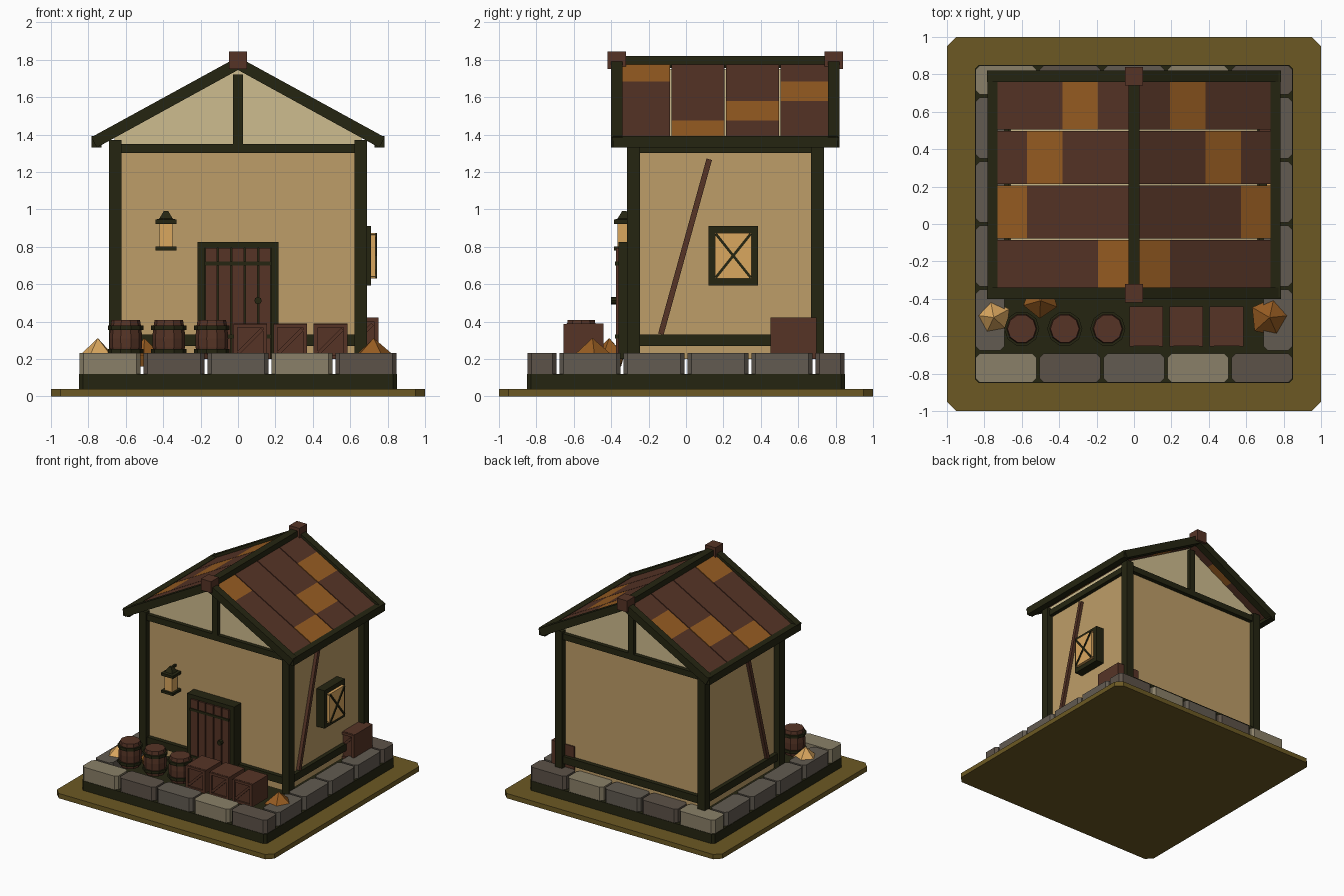
import bpy, bmesh, math
from mathutils import Matrix, Vector

if "Cube" in bpy.data.objects:
    bpy.data.objects.remove(bpy.data.objects["Cube"])


def material(name, r, g, b):
    lin = lambda c: ((c / 255 + 0.055) / 1.055) ** 2.4 if c > 10 else c / 255 / 12.92
    m = bpy.data.materials.new(name)
    m.diffuse_color = (lin(r), lin(g), lin(b), 1)
    m.use_nodes = True
    m.node_tree.nodes["Principled BSDF"].inputs["Base Color"].default_value = m.diffuse_color
    return m


EARTH = material("olive earth", 108, 89, 35)
TIMBER = material("dark timber", 37, 37, 17)
STONE_LIGHT = material("light stone", 138, 128, 104)
STONE_GREY = material("grey stone", 98, 91, 81)
STONE_BROWN = material("brown stone", 92, 82, 72)
PLASTER = material("tan plaster", 190, 158, 104)
CREAM = material("cream plaster", 206, 188, 142)
WOOD = material("red brown wood", 86, 52, 38)
ORANGE = material("burnt orange", 152, 93, 34)
GLOW = material("amber glow", 218, 167, 95)


def finish(name, bm, mat):
    bmesh.ops.recalc_face_normals(bm, faces=bm.faces[:])
    me = bpy.data.meshes.new(name)
    bm.to_mesh(me)
    bm.free()
    me.materials.append(mat)
    ob = bpy.data.objects.new(name, me)
    bpy.context.collection.objects.link(ob)
    return ob


def box(name, x0, x1, y0, y1, z0, z1, mat, tilt=0):
    """Box from its limits, optionally tilted about x or y through its centre."""
    bm = bmesh.new()
    m = Matrix.Translation(((x0 + x1) / 2, (y0 + y1) / 2, (z0 + z1) / 2))
    if tilt:
        m = m @ Matrix.Rotation(tilt[1], 4, tilt[0])
    bmesh.ops.create_cube(bm, size=1, matrix=m @ Matrix.Diagonal((x1 - x0, y1 - y0, z1 - z0, 1)))
    return finish(name, bm, mat)


def prism(name, pts, axis, a, b, mat):
    """Profile extruded along y (points are x,z) or z (points are x,y)."""
    bm = bmesh.new()
    place = (lambda p: (p[0], a, p[1])) if axis == 'Y' else (lambda p: (p[0], p[1], a))
    f = bm.faces.new([bm.verts.new(place(p)) for p in pts])
    new = bmesh.ops.extrude_face_region(bm, geom=[f])['geom']
    step = Vector((0, b - a, 0)) if axis == 'Y' else Vector((0, 0, b - a))
    bmesh.ops.translate(bm, vec=step, verts=[v for v in new if isinstance(v, bmesh.types.BMVert)])
    return finish(name, bm, mat)


def slab(name, x0, x1, y0, y1, z0, z1, c, mat):
    """Plate with cut corners in plan."""
    pts = [(x0 + c, y0), (x1 - c, y0), (x1, y0 + c), (x1, y1 - c),
           (x1 - c, y1), (x0 + c, y1), (x0, y1 - c), (x0, y0 + c)]
    return prism(name, pts, 'Z', z0, z1, mat)


def lathe(name, profile, n, loc, mat, turn=0, face_front=False):
    """Low-poly turned shape from (radius, height) pairs."""
    bm = bmesh.new()
    rings = [[bm.verts.new((r * math.cos(turn + i * math.tau / n),
                            r * math.sin(turn + i * math.tau / n), z)) for i in range(n)]
             for r, z in profile]
    for lo, hi in zip(rings, rings[1:]):
        for i in range(n):
            j = (i + 1) % n
            bm.faces.new((lo[i], lo[j], hi[j], hi[i]))
    bm.faces.new(rings[0][::-1])
    bm.faces.new(rings[-1])
    m = Matrix.Translation(loc)
    if face_front:
        m = m @ Matrix.Rotation(math.pi / 2, 4, 'X')
    bm.transform(m)
    return finish(name, bm, mat)


# Ground plate and dark footing
slab("ground", -1, 1, -1, 1, 0, 0.04, 0.05, EARTH)
slab("footing", -0.85, 0.85, -0.85, 0.85, 0.04, 0.12, 0.02, TIMBER)

# Ring of kerb stones
row = [STONE_LIGHT, STONE_BROWN, STONE_GREY, STONE_LIGHT, STONE_BROWN]
for side in (-1, 1):
    for i, mat in enumerate(row):
        x, y = -0.684 + 0.342 * i, 0.77 * side
        slab("kerb_stone", x - 0.163, x + 0.163, y - 0.077, y + 0.077, 0.12, 0.233, 0.022, mat)
    for i in range(4):
        x, y = 0.77 * side, -0.513 + 0.342 * i
        slab("kerb_stone", x - 0.077, x + 0.077, y - 0.163, y + 0.163, 0.12, 0.233, 0.022, STONE_GREY)

# Walls and roof body
box("walls", -0.64, 0.64, -0.27, 0.69, 0.2, 1.34, PLASTER)
prism("gable", [(-0.66, 1.34), (0.66, 1.34), (0.66, 1.385), (0, 1.75), (-0.66, 1.385)],
      'Y', -0.272, 0.692, CREAM)

# Timber frame
for x in (-0.657, 0.657):
    for y in (-0.28, 0.703):
        box("corner_post", x - 0.033, x + 0.033, y - 0.035, y + 0.035, 0.2, 1.37, TIMBER)
for z0, z1 in ((0.27, 0.33), (1.30, 1.35)):
    for y in (-0.28, 0.70):
        box("cross_beam", -0.65, 0.65, y - 0.025, y + 0.025, z0, z1, TIMBER)
    for x in (-0.647, 0.647):
        box("side_beam", x - 0.025, x + 0.025, -0.28, 0.70, z0, z1, TIMBER)
for y in (-0.28, 0.70):
    box("king_post", -0.026, 0.026, y - 0.025, y + 0.025, 1.34, 1.72, TIMBER)
for s in (-1, 1):
    box("wall_brace", 0.648 * s - 0.018, 0.648 * s + 0.018, -0.02, 0.01, 0.315, 1.285, WOOD,
        ('X', -math.atan2(0.26, 0.94)))

# Roof: four strips of four tiles on each slope, one orange per strip
orange_cell = [0, 3, 2, 1]
cuts = [0, 0.193, 0.382, 0.571, 0.74]
for s in (-1, 1):
    for k in range(4):
        y0 = -0.375 + 0.2925 * k
        for c in range(4):
            a, b = cuts[c], cuts[c + 1]
            top = lambda x: 1.79 - 0.55 * x
            prism("roof_tile", [(s * a, top(a)), (s * b, top(b)), (s * b, top(b) - 0.03), (s * a, top(a) - 0.03)],
                  'Y', y0 + 0.004, y0 + 0.2885, ORANGE if c == orange_cell[k] else WOOD)
    for y in (-0.40, 0.76):
        prism("barge_board", [(0, 1.815), (s * 0.785, 1.385), (s * 0.755, 1.33), (0, 1.745)],
              'Y', y, y + 0.06, TIMBER)
    box("eave_beam", s * 0.757 - 0.027, s * 0.757 + 0.027, -0.39, 0.81, 1.33, 1.392, TIMBER)
box("ridge_beam", -0.03, 0.03, -0.39, 0.81, 1.755, 1.82, TIMBER)
for y in (-0.37, 0.79):
    box("ridge_cap", -0.047, 0.047, y - 0.05, y + 0.05, 1.75, 1.845, WOOD)

# Door
for x in (-0.198, 0.198):
    box("door_jamb", x - 0.019, x + 0.019, -0.36, -0.26, 0.2, 0.825, TIMBER)
box("door_lintel", -0.217, 0.217, -0.36, -0.26, 0.792, 0.825, TIMBER)
box("door_backing", -0.18, 0.18, -0.35, -0.26, 0.2, 0.80, TIMBER)
for i in range(5):
    x = -0.144 + 0.072 * i
    box("door_plank", x - 0.031, x + 0.031, -0.373, -0.34, 0.2, 0.793, WOOD)
for z in (0.32, 0.71):
    box("door_strap", -0.18, 0.18, -0.38, -0.36, z - 0.01, z + 0.01, TIMBER)
lathe("door_handle", [(0.02, 0), (0.02, 0.03)], 8, (0.107, -0.372, 0.512), TIMBER, face_front=True)

# Wall lantern
L = (-0.385, -0.33, 0)
q, d = math.pi / 4, math.sqrt(2)
lathe("lantern_base", [(0.055 * d, 0.78), (0.055 * d, 0.80)], 4, L, TIMBER, q)
lathe("lantern_glass", [(0.036 * d, 0.80), (0.036 * d, 0.925)], 4, L, GLOW, q)
lathe("lantern_cap", [(0.055 * d, 0.922), (0.055 * d, 0.945), (0.036 * d, 0.95), (0.012 * d, 0.99)], 4, L, TIMBER, q)
box("lantern_bracket", -0.393, -0.377, -0.335, -0.26, 0.97, 0.988, TIMBER)

# Window on the right wall
for y in (0.137, 0.368):
    box("window_side", 0.63, 0.712, y - 0.018, y + 0.018, 0.595, 0.91, TIMBER)
for z in (0.612, 0.892):
    box("window_rail", 0.63, 0.712, 0.12, 0.385, z - 0.018, z + 0.018, TIMBER)
box("window_pane", 0.63, 0.735, 0.155, 0.35, 0.63, 0.874, GLOW)
for s in (-1, 1):
    box("window_cross", 0.70, 0.742, 0.2455, 0.2595, 0.602, 0.902, TIMBER,
        ('X', s * math.atan2(0.195, 0.244)))

# Barrels
for x in (-0.6, -0.37, -0.14):
    P = (x, -0.56, 0)
    lathe("barrel", [(0.074, 0.2), (0.086, 0.26), (0.088, 0.31), (0.084, 0.36), (0.076, 0.408)], 10, P, WOOD)
    for z in (0.24, 0.367):
        lathe("barrel_hoop", [(0.094, z - 0.012), (0.094, z + 0.012)], 10, P, TIMBER)


# Crates with a framed, diagonally braced front
def crate(x, y, k):
    h, z0, z1 = 0.09 * k, 0.2, 0.2 + 0.19 * k
    f, t = y - 0.1 * k, 0.022
    box("crate", x - h, x + h, f, y + 0.1 * k, z0, z1, WOOD)
    for s in (-1, 1):
        cx = x + s * (h - t / 2)
        box("crate_stile", cx - t / 2, cx + t / 2, f - 0.014, f, z0, z1 - 0.002, WOOD)
    for z in (z0, z1 - t):
        box("crate_rail", x - h + t, x + h - t, f - 0.012, f, z, z + t - 0.002, WOOD)
    zc, n = (z0 + z1) / 2, 0.09 * k
    box("crate_brace", x - 0.01, x + 0.01, f - 0.01, f, zc - n, zc + n, WOOD, ('Y', q))


for x in (0.065, 0.28, 0.495):
    crate(x, -0.54, 1)
crate(0.645, 0.582, 1.17)

# Leaf piles
for x, y, r, mat, turn in ((-0.75, -0.5, 0.095, GLOW, 0.5), (0.725, -0.5, 0.108, ORANGE, 0.1),
                           (-0.5, -0.41, 0.095, ORANGE, 0.9)):
    lathe("leaf_pile", [(r * 0.8, 0.16), (r, 0.22), (0.002, 0.31)], 5, (x, y, 0), mat, turn)
